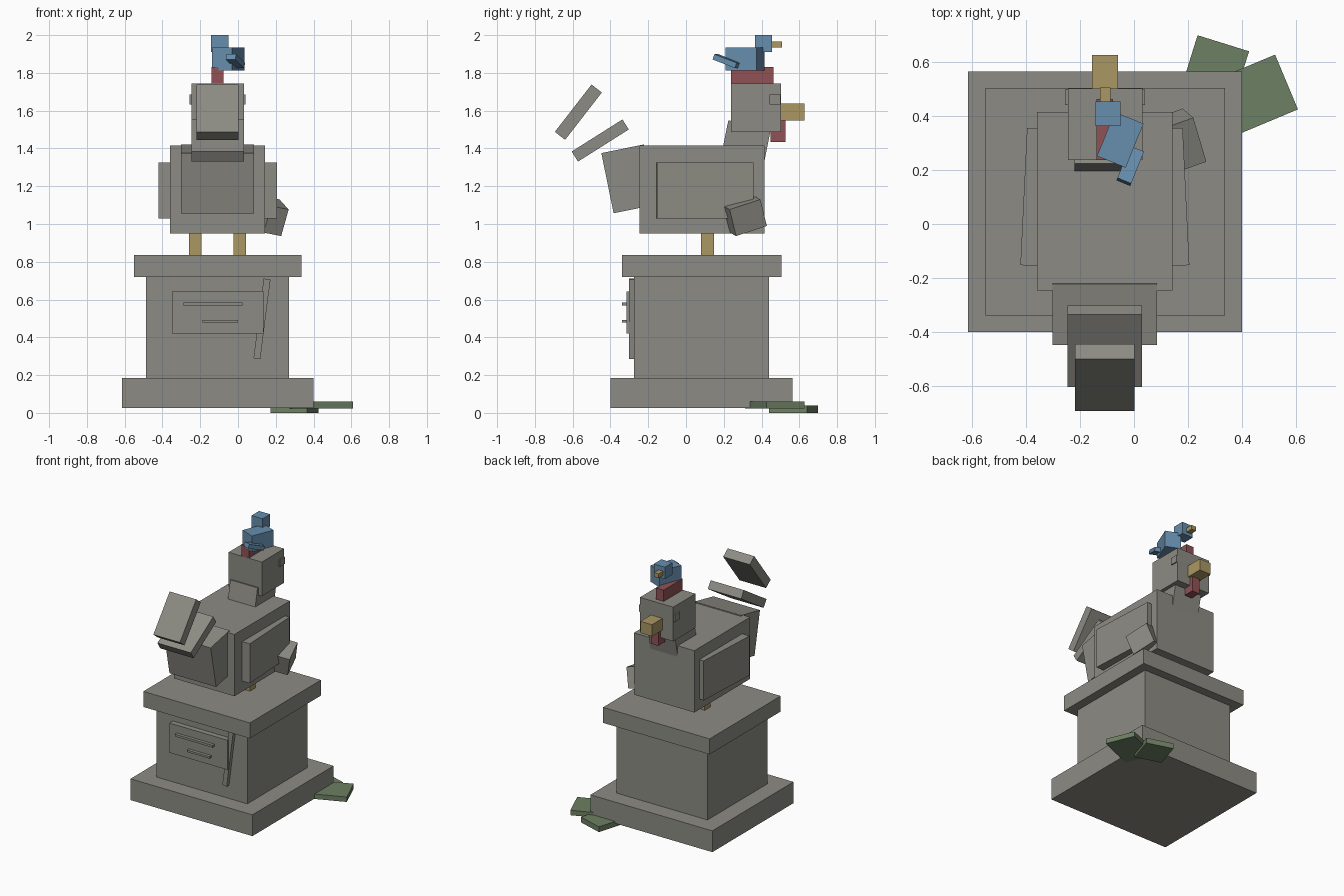
import bpy, bmesh, math
from mathutils import Matrix, Vector


def material(name, rgb):
    m = bpy.data.materials.new(name)
    m.diffuse_color = (*rgb, 1)
    return m


STONE = material("weathered stone", (0.265, 0.26, 0.23))
GOLD = material("dull gold", (0.40, 0.31, 0.125))
RED = material("faded red", (0.28, 0.085, 0.09))
BLUE = material("bird blue", (0.135, 0.27, 0.42))
GREEN = material("leaf green", (0.155, 0.215, 0.125))


def box(name, center, size, mat, rot=(0, 0, 0), basis=None):
    """Box of given size; rot in degrees, or an explicit 3x3 basis."""
    bm = bmesh.new()
    bmesh.ops.create_cube(bm, size=1)
    bmesh.ops.scale(bm, vec=size, verts=bm.verts)
    me = bpy.data.meshes.new(name)
    bm.to_mesh(me)
    bm.free()
    me.materials.append(mat)
    ob = bpy.data.objects.new(name, me)
    bpy.context.collection.objects.link(ob)
    if basis is not None:
        ob.matrix_world = Matrix.Translation(center) @ basis.to_4x4()
    else:
        ob.location = center
        ob.rotation_euler = [math.radians(a) for a in rot]
    return ob


def span(name, x, y, z, mat):
    """Axis-aligned box from its ranges."""
    r = (x, y, z)
    return box(name, [(a + b) / 2 for a, b in r], [b - a for a, b in r], mat)


CX = -0.108  # middle of the statue

# pedestal
span("pedestal_base", (-0.615, 0.40), (-0.40, 0.565), (0.025, 0.185), STONE)
span("pedestal_column", (-0.487, 0.27), (-0.275, 0.44), (0.185, 0.72), STONE)
span("pedestal_cap", (-0.55, 0.337), (-0.34, 0.505), (0.72, 0.837), STONE)

# plaque with two raised bars, and a crack strip beside it
span("plaque", (-0.35, 0.135), (-0.316, -0.27), (0.42, 0.643), STONE)
span("plaque_bar_upper", (-0.288, 0.025), (-0.34, -0.31), (0.568, 0.585), STONE)
span("plaque_bar_lower", (-0.187, 0.0), (-0.34, -0.31), (0.478, 0.493), STONE)
box("crack_strip", (0.127, -0.287, 0.498), (0.036, 0.032, 0.425), STONE, (0, 7.3, 0))

# statue body, legs, wings and eyes (mirrored about the middle)
span("body", (-0.36, 0.143), (-0.247, 0.415), (0.95, 1.415), STONE)
for s, side in ((-1, "left"), (1, "right")):
    box(f"leg_{side}", (CX + s * 0.118, 0.114, 0.893), (0.067, 0.068, 0.12), GOLD)
    box(f"wing_{side}", (CX + s * 0.256, 0.1, 1.177), (0.09, 0.51, 0.297), STONE, (0, 0, s * 2.8))
    box(f"eye_{side}", (CX + s * 0.133, 0.47, 1.66), (0.03, 0.058, 0.053), STONE)

# neck, head, beak, comb and wattle
box("neck", (CX, 0.307, 1.379), (0.227, 0.23, 0.30), STONE, (-11.5, 0, 0))
span("head", (-0.245, 0.032), (0.237, 0.502), (1.488, 1.745), STONE)
span("beak", (-0.156, -0.06), (0.49, 0.627), (1.549, 1.637), GOLD)
span("comb", (-0.139, -0.077), (0.238, 0.464), (1.74, 1.83), RED)
span("wattle", (-0.139, -0.077), (0.447, 0.527), (1.435, 1.555), RED)

# tail: rump block and two loose slabs
box("tail_root", (CX, -0.303, 1.239), (0.388, 0.23, 0.325), STONE, (11.5, 0, 0))
box("tail_middle", (CX, -0.454, 1.442), (0.277, 0.318, 0.063), STONE, (32.3, 0, 0))
box("tail_tip", (CX, -0.570, 1.592), (0.221, 0.317, 0.069), STONE, (52.2, 0, 0))

# broken stone chunk low on the right breast
p = Vector((-0.048, 0.163, 0.053)).normalized()
n = p.cross(Vector((0.037, -0.026, 0.143))).normalized()
q = n.cross(p)
box("stone_chunk", (0.178, 0.313, 1.042), (0.10, 0.178, 0.15), STONE,
    basis=Matrix((n, p, q)).transposed())

# small bird sitting on the comb
box("bird_body", (-0.051, 0.312, 1.874), (0.115, 0.176, 0.122), BLUE, (0, 0, -22))
span("bird_head", (-0.142, -0.05), (0.364, 0.454), (1.91, 2.0), BLUE)
span("bird_beak", (-0.127, -0.088), (0.44, 0.507), (1.934, 1.966), GOLD)
box("bird_tail", (-0.014, 0.215, 1.862), (0.055, 0.135, 0.03), BLUE, (-20, 0, -22))

# leaves under the back corner
box("leaf_upper", (0.4305, 0.47, 0.041), (0.293, 0.22, 0.037), GREEN, (0, 0, 22.7))
box("leaf_lower", (0.30, 0.57, 0.02), (0.20, 0.21, 0.04), GREEN, (0, 0, -17.3))
